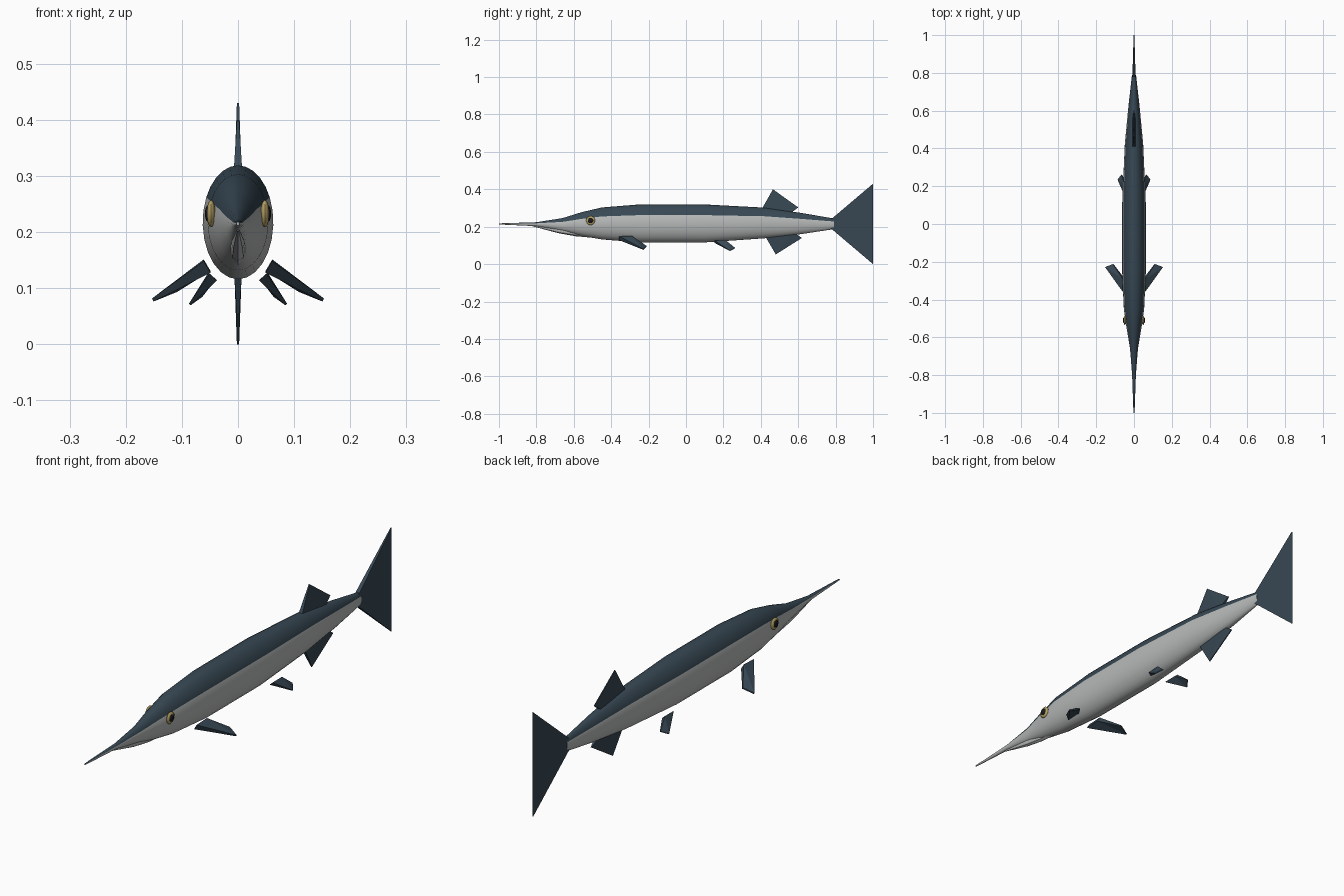
import bpy, bmesh, math
from mathutils import Vector

cube = bpy.data.objects.get("Cube")
if cube:
    bpy.data.objects.remove(cube, do_unlink=True)


def material(name, colour):
    m = bpy.data.materials.new(name)
    m.use_nodes = True
    m.diffuse_color = (*colour, 1)
    bsdf = next(n for n in m.node_tree.nodes if n.type == 'BSDF_PRINCIPLED')
    bsdf.inputs["Base Color"].default_value = (*colour, 1)
    return m


slate = material("slate blue", (0.038, 0.064, 0.087))
silver = material("silver grey", (0.47, 0.49, 0.48))
gold = material("pale gold", (0.47, 0.36, 0.13))
black = material("pupil black", (0.01, 0.01, 0.012))


def finish(bm, name, mats, smooth=True):
    bmesh.ops.recalc_face_normals(bm, faces=bm.faces)
    mesh = bpy.data.meshes.new(name)
    bm.to_mesh(mesh)
    bm.free()
    for m in mats:
        mesh.materials.append(m)
    obj = bpy.data.objects.new(name, mesh)
    bpy.context.collection.objects.link(obj)
    if smooth:
        bpy.ops.object.select_all(action='DESELECT')
        obj.select_set(True)
        bpy.context.view_layer.objects.active = obj
        bpy.ops.object.shade_smooth_by_angle(angle=math.radians(35))
    return obj


def loft(name, stations, angles, mats, dark_count=0):
    """Skin elliptical rings (y, bottom z, top z, half width); first faces of each ring are dark."""
    bm = bmesh.new()
    rings = []
    for y, low, high, half in stations:
        mid, rise = (low + high) / 2, (high - low) / 2
        rings.append([bm.verts.new((half * math.cos(a), y, mid + rise * math.sin(a)))
                      for a in angles])
    n = len(angles)
    for a, b in zip(rings, rings[1:]):
        for i in range(n):
            j = (i + 1) % n
            f = bm.faces.new((a[i], a[j], b[j], b[i]))
            f.material_index = 0 if i < dark_count else len(mats) - 1
    for ring in (rings[0], rings[-1]):
        bm.faces.new(ring).material_index = len(mats) - 1
    return finish(bm, name, mats)


# Body and long upper beak: ring angles start at the colour line
line = math.radians(26)
back, belly = math.pi - 2 * line, math.pi + 2 * line
ring = [line + back * i / 10 for i in range(10)]
ring += [math.pi - line + belly * i / 16 for i in range(16)]
body = [
    (-1.00, 0.212, 0.218, 0.003),
    (-0.80, 0.203, 0.224, 0.010),
    (-0.66, 0.175, 0.246, 0.021),
    (-0.56, 0.151, 0.277, 0.038),
    (-0.45, 0.132, 0.303, 0.054),
    (-0.25, 0.116, 0.319, 0.063),
    (0.10, 0.116, 0.319, 0.063),
    (0.42, 0.138, 0.302, 0.049),
    (0.62, 0.161, 0.273, 0.030),
    (0.79, 0.187, 0.244, 0.011),
]
loft("body", body, ring, [slate, silver], 10)

# Short lower jaw
jaw = [
    (-0.82, 0.202, 0.206, 0.002),
    (-0.68, 0.165, 0.198, 0.012),
    (-0.59, 0.149, 0.190, 0.014),
    (-0.50, 0.141, 0.180, 0.010),
]
loft("lower_jaw", jaw, [math.tau * i / 8 for i in range(8)], [silver])


def plate(name, points, halves, normal):
    """Tapered slab: outline points, half thickness at each, thickness direction."""
    bm = bmesh.new()
    normal = Vector(normal).normalized()
    sides = [[bm.verts.new(Vector(p) + normal * h * s) for p, h in zip(points, halves)]
             for s in (1, -1)]
    n = len(points)
    caps = [bm.faces.new(side) for side in sides]
    for i in range(n):
        j = (i + 1) % n
        bm.faces.new((sides[0][i], sides[0][j], sides[1][j], sides[1][i]))
    bmesh.ops.triangulate(bm, faces=caps)
    return finish(bm, name, [slate], smooth=False)


def upright_fin(name, outline, halves):
    plate(name, [(0, y, z) for y, z in outline], halves, (1, 0, 0))


# Fins on the centre line
root, tip = 0.009, 0.002
upright_fin("tail_fin", [(0.77, 0.235), (1.0, 0.43), (0.87, 0.217), (1.0, 0.0), (0.77, 0.195)],
            [root, tip, 0.004, tip, root])
upright_fin("dorsal_fin", [(0.40, 0.285), (0.465, 0.40), (0.60, 0.303), (0.55, 0.265)],
            [root, tip, tip, root])
upright_fin("anal_fin", [(0.42, 0.155), (0.48, 0.052), (0.62, 0.14), (0.575, 0.17)],
            [root, tip, tip, root])

# Paired fins and eyes
for side, s in (("left", 1), ("right", -1)):
    plate("pectoral_fin_" + side,
          [(s * x, y, z) for x, y, z in ((0.055, -0.357, 0.138), (0.055, -0.29, 0.141),
                                         (0.110, -0.212, 0.096), (0.152, -0.228, 0.079))],
          [0.012, 0.012, 0.003, 0.003], (s * 0.5, 0, 0.85))
    plate("pelvic_fin_" + side,
          [(s * x, y, z) for x, y, z in ((0.044, 0.152, 0.120), (0.046, 0.212, 0.122),
                                         (0.065, 0.262, 0.086), (0.086, 0.235, 0.071))],
          [0.009, 0.009, 0.002, 0.002], (s * 0.75, 0, 0.65))
    for part, mat, x, radius, depth in (("eye", gold, 0.048, 0.024, 0.008),
                                        ("pupil", black, 0.053, 0.015, 0.006)):
        bm = bmesh.new()
        bmesh.ops.create_uvsphere(bm, u_segments=16, v_segments=10, radius=1)
        for v in bm.verts:
            v.co = (s * x + v.co.x * depth, -0.51 + v.co.y * radius, 0.233 + v.co.z * radius)
        finish(bm, part + "_" + side, [mat])
